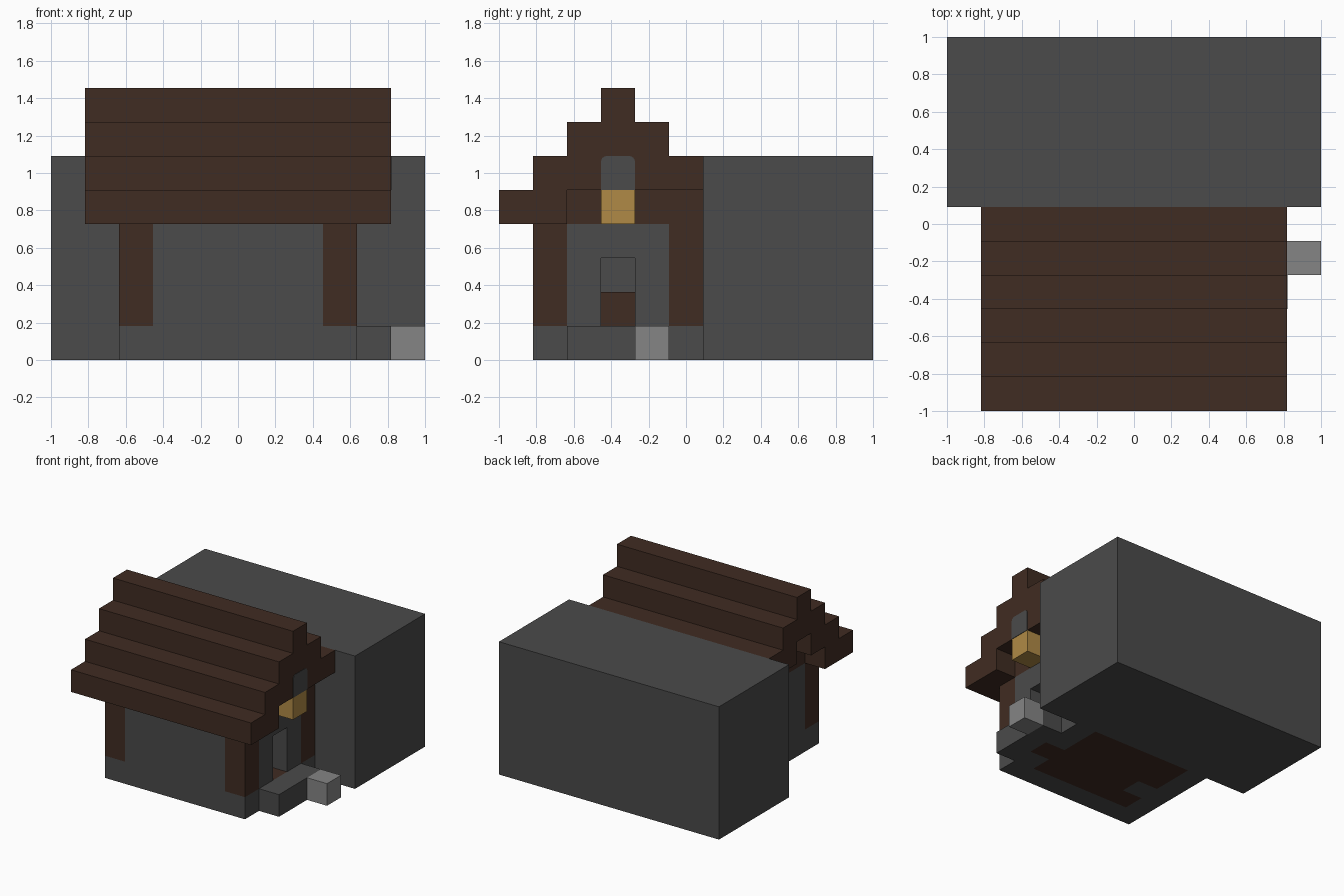
import bpy
import bmesh
from mathutils import Vector

cube = bpy.data.objects.get("Cube")
if cube:
    bpy.data.objects.remove(cube, do_unlink=True)

U = 2 / 11  # one block


def material(name, rgb):
    mat = bpy.data.materials.new(name)
    mat.use_nodes = True
    colour = (*rgb, 1)
    mat.diffuse_color = colour
    bsdf = mat.node_tree.nodes["Principled BSDF"]
    bsdf.inputs["Base Color"].default_value = colour
    bsdf.inputs["Roughness"].default_value = 0.9
    return mat


STONE = material("dark_stone", (0.069, 0.069, 0.069))
WOOD = material("dark_wood", (0.051, 0.025, 0.016))
GLOW = material("lantern_yellow", (0.434, 0.254, 0.061))
PALE = material("pale_stone", (0.235, 0.235, 0.235))


def add_box(bm, x, y, z):
    """Add a box whose (from, to) ranges are counted in blocks."""
    lo = Vector((x[0], y[0], z[0])) * U
    hi = Vector((x[1], y[1], z[1])) * U
    verts = bmesh.ops.create_cube(bm, size=1)["verts"]
    for v in verts:
        v.co = (lo + hi) / 2 + v.co * (hi - lo) - Vector((1, 1, 0))
    return verts


def part(name, mat, *boxes):
    """Join several boxes into one named object."""
    bm = bmesh.new()
    for box in boxes:
        add_box(bm, *box)
    return finish(bm, name, mat)


def finish(bm, name, mat):
    mesh = bpy.data.meshes.new(name)
    bm.to_mesh(mesh)
    bm.free()
    mesh.materials.append(mat)
    obj = bpy.data.objects.new(name, mesh)
    bpy.context.collection.objects.link(obj)
    return obj


LOW, WALL, TOP = (0, 1), (1, 4), (4, 5)

# Cliff block behind the hut
part("cliff", STONE, ((0, 11), (6, 11), (0, 6)))

# Stone footing and wooden floor with a hearth and door sill
part("footing", STONE,
     ((2, 9), (1, 2), LOW), ((2, 3), (2, 6), LOW),
     ((8, 9), (2, 3), LOW), ((8, 9), (4, 6), LOW))
part("floor", WOOD,
     ((4, 8), (2, 6), LOW), ((3, 4), (2, 3), LOW),
     ((3, 4), (4, 6), LOW), ((8, 9), (3, 4), LOW))
part("hearth", STONE, ((3, 4), (3, 4), LOW))
part("hearth_log", WOOD, ((3, 4), (3, 4), (1, 2)))

# Stone walls, with the doorway on the left side
part("front_wall", STONE, ((3, 8), (1, 2), WALL))
part("right_wall", STONE, ((2, 3), (2, 5), WALL))
part("door_wall", STONE,
     ((8, 9), (2, 3), WALL), ((8, 9), (4, 5), WALL), ((8, 9), (3, 4), (3, 4)))

# Corner posts
for side, x in (("right", 2), ("left", 8)):
    for end, y in (("front", 1), ("back", 5)):
        part(f"{end}_{side}_post", WOOD, ((x, x + 1), (y, y + 1), WALL))

# Stepped roof, with a small opening in the right gable
part("upper_wall", WOOD, ((2, 9), (2, 6), TOP))
part("roof_eave", WOOD, ((1, 10), (0, 2), TOP))
part("roof_lower_step", WOOD,
     ((1, 10), (1, 3), (5, 6)), ((1, 10), (4, 6), (5, 6)),
     ((2, 10), (3, 4), (5, 6)))
part("roof_upper_step", WOOD, ((1, 10), (2, 5), (6, 7)))
part("roof_ridge", WOOD, ((1, 10), (3, 4), (7, 8)))

# Stone gable panel with rounded upper corners
bm = bmesh.new()
add_box(bm, (9.99, 10.02), (3, 4), (5, 6))
top_z = max(v.co.z for v in bm.verts)
upper = [e for e in bm.edges
         if all(v.co.z > top_z - 0.001 for v in e.verts)
         and abs(e.verts[0].co.y - e.verts[1].co.y) < 0.001]
bmesh.ops.bevel(bm, geom=upper, offset=0.03, segments=4, profile=0.5,
                affect='EDGES')
finish(bm, "gable_panel", STONE)

# Lantern over the door, porch step and pale stepping stone
part("lantern", GLOW, ((9, 10), (3, 4), TOP))
part("porch_step", STONE, ((9, 10), (2, 5), LOW))
part("stepping_stone", PALE, ((10, 11), (4, 5), LOW))
